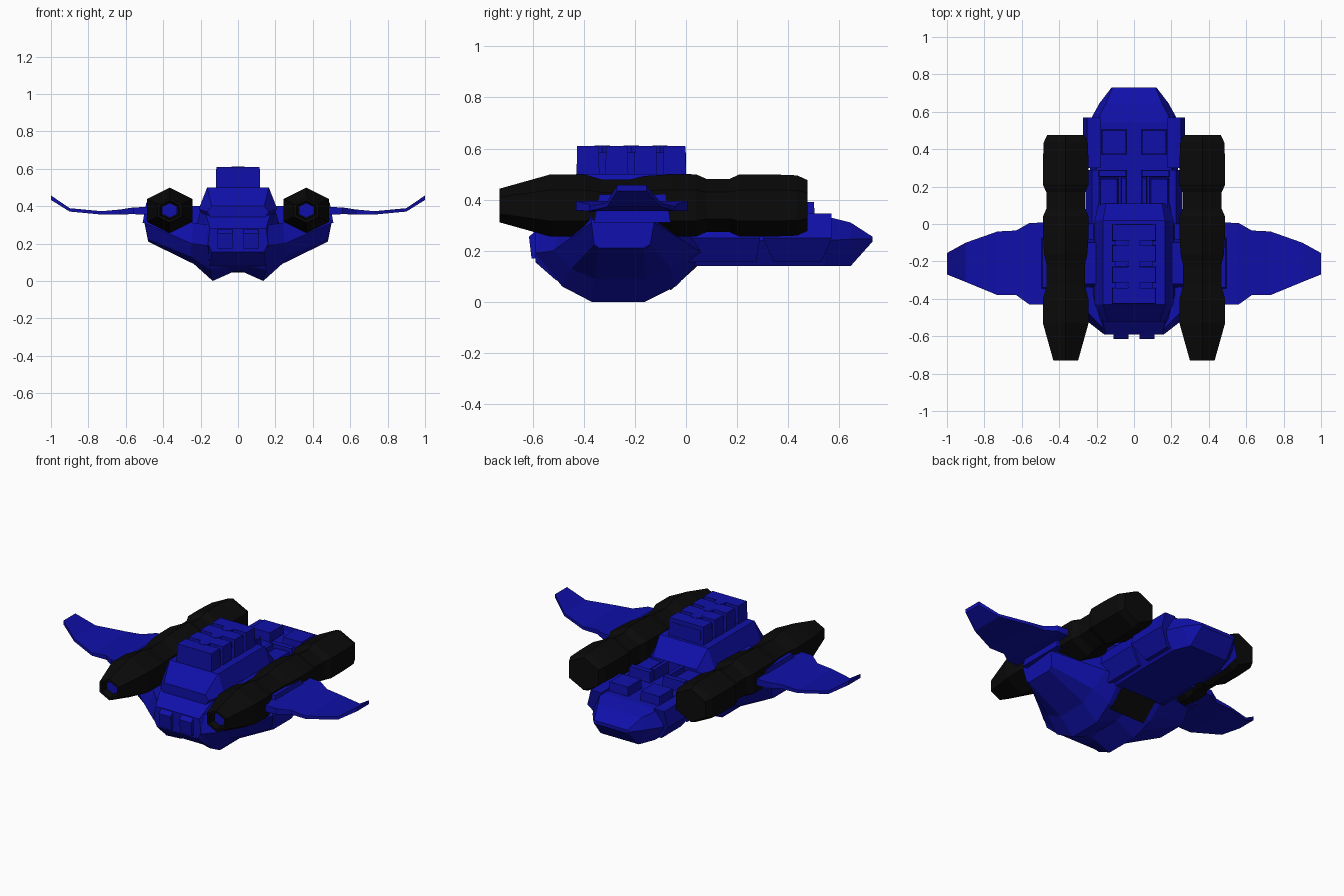
import bpy, bmesh, math


def material(name, rgb):
    m = bpy.data.materials.new(name)
    m.diffuse_color = (*rgb, 1)
    return m


BLUE = material("blue", (0.005, 0.005, 0.40))
BLACK = material("black", (0.003, 0.003, 0.003))


def loft(name, rings, mat=BLUE, mirror=False):
    """Skin equal-length rings of points and cap both ends."""
    bm = bmesh.new()
    vs = [[bm.verts.new(p) for p in r] for r in rings]
    n = len(rings[0])
    for a, b in zip(vs, vs[1:]):
        for i in range(n):
            j = (i + 1) % n
            bm.faces.new((a[i], a[j], b[j], b[i]))
    bm.faces.new(vs[0])
    bm.faces.new(vs[-1])
    bmesh.ops.recalc_face_normals(bm, faces=bm.faces)
    me = bpy.data.meshes.new(name)
    bm.to_mesh(me)
    bm.free()
    me.materials.append(mat)
    ob = bpy.data.objects.new(name, me)
    bpy.context.collection.objects.link(ob)
    if mirror:
        ob.modifiers.new("mirror", 'MIRROR').use_mirror_merge = False
    return ob


def hull_ring(y, *zw):
    """Symmetric cross-section from (z, half width) pairs, bottom to top."""
    return [(w, y, z) for z, w in zw] + [(-w, y, z) for z, w in reversed(zw)]


def box(name, x, y, z, mat=BLUE, mirror=False, taper=0.0):
    def ring(zz, t):
        return [(x[0] + t, y[0] + t, zz), (x[1] - t, y[0] + t, zz),
                (x[1] - t, y[1] - t, zz), (x[0] + t, y[1] - t, zz)]
    return loft(name, [ring(z[0], 0), ring(z[1], taper)], mat, mirror)


def hexagon(y, r, cx=0.365, cz=0.377):
    return [(cx + r / 0.866 * math.cos(math.radians(90 + 60 * k)), y,
             cz + r * math.sin(math.radians(90 + 60 * k))) for k in range(6)]


# rear hull
loft("rear_hull", [
    hull_ring(-0.05, (0.14, 0.16), (0.24, 0.22), (0.335, 0.19)),
    hull_ring(0.30, (0.14, 0.17), (0.24, 0.235), (0.335, 0.20)),
    hull_ring(0.545, (0.14, 0.17), (0.24, 0.24), (0.335, 0.20)),
    hull_ring(0.645, (0.14, 0.13), (0.245, 0.185), (0.31, 0.15)),
    hull_ring(0.73, (0.235, 0.115), (0.245, 0.12), (0.255, 0.115))])

# armour plates on the rear hull sides
loft("side_plate", [
    [(0.16, y0, 0.155), (0.205, y0, 0.155), (0.273, y1, 0.25), (0.25, y1, 0.345), (0.18, y1, 0.345)]
    for y0, y1 in ((0.345, 0.30), (0.53, 0.57))], mirror=True)
loft("side_plate_front", [
    [(0.16, y0, 0.155), (0.20, y0, 0.155), (0.26, y1, 0.25), (0.225, y1, 0.34), (0.17, y1, 0.34)]
    for y0, y1 in ((0.0, 0.0), (0.275, 0.29))], mirror=True)

# nose and central hull
loft("nose", [
    hull_ring(-0.59, (0.155, 0.14), (0.20, 0.16), (0.28, 0.15)),
    hull_ring(-0.51, (0.085, 0.15), (0.19, 0.21), (0.35, 0.17)),
    hull_ring(-0.38, (0.05, 0.16), (0.19, 0.25), (0.38, 0.20)),
    hull_ring(0.0, (0.12, 0.16), (0.22, 0.24), (0.37, 0.20))])

# upper cabin
loft("cabin", [
    hull_ring(-0.52, (0.32, 0.13), (0.37, 0.165), (0.40, 0.14)),
    hull_ring(-0.43, (0.31, 0.16), (0.385, 0.21), (0.50, 0.165)),
    hull_ring(0.02, (0.31, 0.16), (0.385, 0.21), (0.50, 0.165)),
    hull_ring(0.11, (0.31, 0.15), (0.36, 0.19), (0.40, 0.15))])

# nose windows
loft("nose_window", [[(x, -0.50, 0.17), (x, -0.605, 0.17), (x, -0.615, 0.255),
                      (x, -0.55, 0.31), (x, -0.50, 0.31)] for x in (0.03, 0.11)], mirror=True)


# keel and arms, lofted outwards along x
def arm_ring(*pts):
    return [(x, y, z) for x, y0, y1, z in pts for y in (y0,)] + \
           [(x, y1, z) for x, y0, y1, z in reversed(pts)]


loft("keel_arm", [
    arm_ring((0, -.38, -.15, .06), (0, -.485, -.04, .09), (0, -.575, .085, .20), (0, -.55, .03, .30)),
    arm_ring((.135, -.37, -.16, 0), (.15, -.485, -.04, .06), (.16, -.59, .085, .19), (.16, -.56, .03, .30)),
    arm_ring((.235, -.36, -.16, .09), (.25, -.45, -.06, .13), (.25, -.52, .05, .20), (.24, -.48, .0, .31)),
    arm_ring((.48, -.34, -.165, .21), (.482, -.36, -.14, .225), (.50, -.37, -.125, .31), (.47, -.37, -.125, .38)),
], mirror=True)

# dark panel on the rear slope of the keel
loft("keel_rear_panel", [[(x, -0.06, 0.045), (x, 0.10, 0.19), (x, 0.07, 0.22), (x, -0.09, 0.075)]
                         for x in (-0.12, 0.12)], BLACK)

# engines with stepped profile and open front
PROFILE = [(-.68, .045), (-.73, .052), (-.73, .066), (-.53, .122), (-.40, .122), (-.33, .102),
           (-.22, .102), (-.16, .116), (-.05, .122), (.04, .122), (.08, .104), (.17, .104),
           (.21, .122), (.33, .122), (.435, .118), (.475, .10)]
loft("engine", [hexagon(y, r) for y, r in PROFILE], BLACK, True)
loft("engine_core", [hexagon(-0.695, 0.04), hexagon(-0.67, 0.04)], BLUE, True)

# braces between engines, hull and wings
box("inner_brace", (0.15, 0.32), (-0.34, -0.08), (0.30, 0.40), mirror=True, taper=0.02)
box("wing_mount", (0.43, 0.51), (-0.36, -0.06), (0.31, 0.42), mirror=True, taper=0.02)

# wings: x, leading y, trailing y, mid z, half thickness
WING = [(.44, -.43, .01, .375, .022), (.56, -.43, .005, .375, .018), (.63, -.38, -.035, .369, .013),
        (.73, -.38, -.04, .364, .009), (.90, -.31, -.10, .38, .009), (1.0, -.27, -.155, .445, .012)]
loft("wing", [[(x, a, z - t), (x, b, z - t), (x, b, z + t), (x, a, z + t)]
              for x, a, b, z, t in WING], mirror=True)

# top tower: four blocks joined by a narrower core with round caps
box("tower_core", (-0.10, 0.10), (-0.42, 0.0), (0.46, 0.585))
for i in range(4):
    y = -0.43 + 0.113 * i
    box("tower_block", (-0.12, 0.12), (y, y + 0.092), (0.46, 0.61), taper=0.004)
for i in range(3):
    y = -0.328 + 0.113 * i
    loft("tower_cap", [[(0.035 * math.cos(k * math.pi / 4), y + 0.03 * math.sin(k * math.pi / 4), z)
                        for k in range(8)] for z in (0.56, 0.612)])

# deck boxes behind the cabin
box("deck_box", (0.04, 0.175), (0.37, 0.505), (0.32, 0.39), mirror=True, taper=0.004)
box("deck_duct", (0.08, 0.19), (0.06, 0.25), (0.32, 0.385), mirror=True, taper=0.01)
box("deck_duct_end", (0.04, 0.19), (0.25, 0.29), (0.32, 0.40), mirror=True, taper=0.004)
box("deck_spine", (0.04, 0.07), (0.08, 0.25), (0.32, 0.40), mirror=True, taper=0.004)
